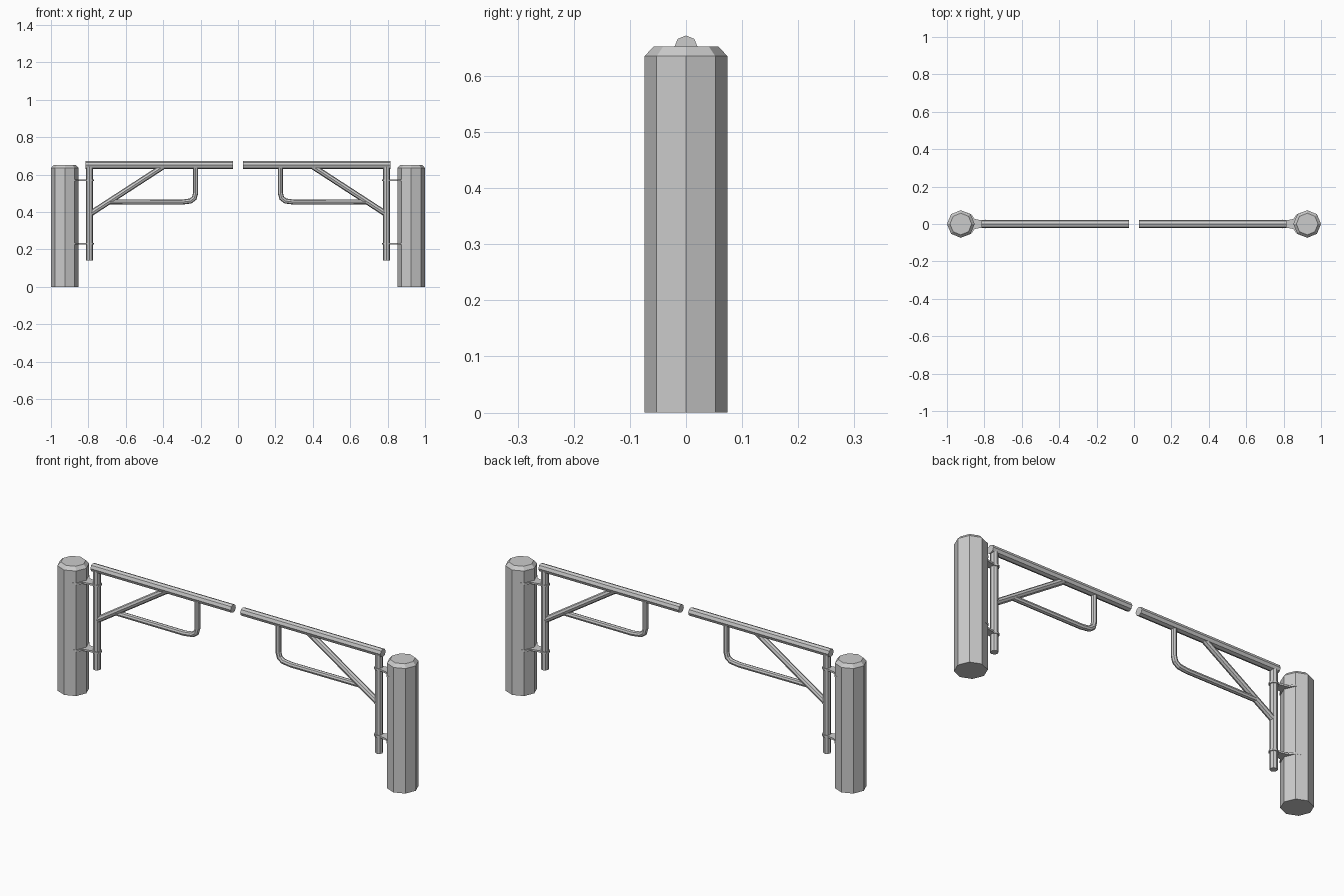
import bpy, bmesh, math
from mathutils import Vector

if "Cube" in bpy.data.objects:
    bpy.data.objects.remove(bpy.data.objects["Cube"])


def make_object(name, bm):
    bmesh.ops.recalc_face_normals(bm, faces=bm.faces[:])
    me = bpy.data.meshes.new(name)
    bm.to_mesh(me)
    bm.free()
    ob = bpy.data.objects.new(name, me)
    bpy.context.collection.objects.link(ob)
    return ob


def sweep(name, path, radii, sides=8):
    """Octagonal tube along an (x, z) path in the y = 0 plane, mitred at bends."""
    pts = [Vector(p) for p in path]
    if not isinstance(radii, (list, tuple)):
        radii = [radii] * len(pts)
    bm = bmesh.new()
    rings = []
    for i, p in enumerate(pts):
        d0 = (p - pts[max(i - 1, 0)]) if i else pts[1] - p
        d1 = (pts[i + 1] - p) if i < len(pts) - 1 else d0
        d0, d1 = d0.normalized(), d1.normalized()
        t = (d0 + d1).normalized()
        n = Vector((-t.y, t.x)) / t.dot(d0)
        ring = []
        for k in range(sides):
            a = 2 * math.pi * k / sides
            c, s = math.cos(a) * radii[i], math.sin(a) * radii[i]
            ring.append(bm.verts.new((p.x + n.x * c, s, p.y + n.y * c)))
        rings.append(ring)
    for r0, r1 in zip(rings, rings[1:]):
        for k in range(sides):
            j = (k + 1) % sides
            bm.faces.new((r0[k], r0[j], r1[j], r1[k]))
    bm.faces.new(rings[0])
    bm.faces.new(rings[-1])
    return make_object(name, bm)


def plate(name, outline, z, thick):
    bm = bmesh.new()
    f = bm.faces.new([bm.verts.new((x, y, z - thick / 2)) for x, y in outline])
    ext = bmesh.ops.extrude_face_region(bm, geom=[f])["geom"]
    verts = [v for v in ext if isinstance(v, bmesh.types.BMVert)]
    bmesh.ops.translate(bm, verts=verts, vec=(0, 0, thick))
    # keep the bottom closed
    if not f.is_valid:
        bmesh.ops.holes_fill(bm, edges=bm.edges[:], sides=0)
    return make_object(name, bm)


for side, s in (("left", -1), ("right", 1)):
    def tube(part, path, radii):
        return sweep(f"{side}_{part}", [(s * x, z) for x, z in path], radii)

    # chamfered octagonal post
    tube("post", [(0.926, 0), (0.926, 0.635), (0.926, 0.652)], [0.074, 0.074, 0.058])

    # gate frame
    tube("top_rail", [(0.027, 0.651), (0.815, 0.651)], 0.021)
    tube("hinge_upright", [(0.793, 0.14), (0.793, 0.645)], 0.0185)
    tube("diagonal_brace", [(0.785, 0.394), (0.395, 0.647)], 0.0155)
    tube("bent_loop", [(0.227, 0.645), (0.227, 0.50), (0.234, 0.474), (0.254, 0.459),
                       (0.30, 0.453), (0.69, 0.454)], 0.0135)

    # hinge brackets: flared plate on the post, collar around the upright
    half = [(0.896, 0.062), (0.870, 0.052), (0.853, 0.027), (0.808, 0.018)]
    outline = half + [(x, -y) for x, y in reversed(half)]
    for level, z in (("lower", 0.23), ("upper", 0.57)):
        plate(f"{side}_{level}_hinge_plate", [(s * x, y) for x, y in outline], z, 0.009)
        tube(f"{level}_hinge_collar", [(0.793, z - 0.0045), (0.793, z + 0.0045)], 0.0235)
